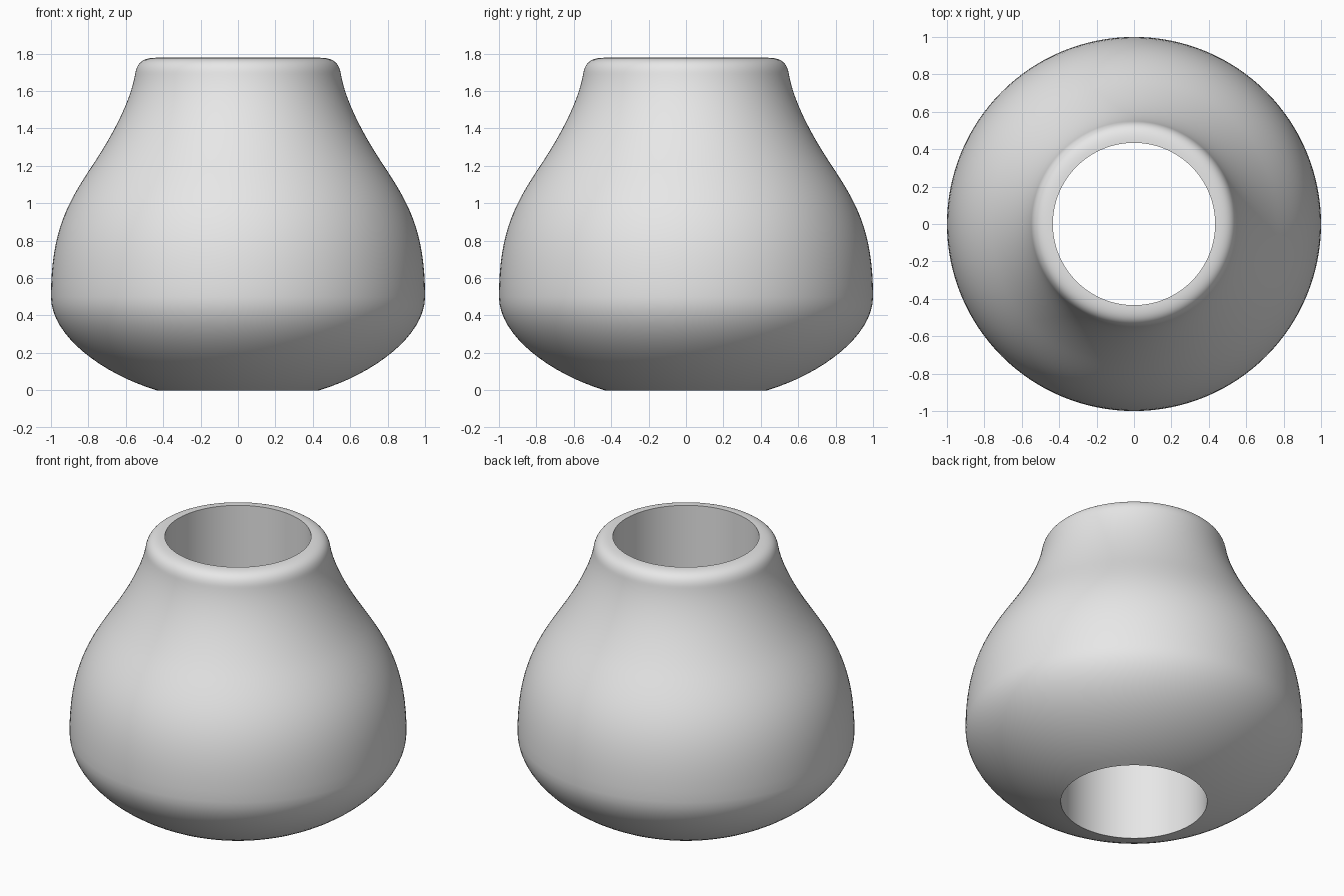
import bpy
import bmesh
import math
from mathutils import Vector
from mathutils.geometry import interpolate_bezier

cube = bpy.data.objects.get("Cube")
if cube:
    bpy.data.objects.remove(cube, do_unlink=True)

BORE, HEIGHT, SIDES = 0.434, 1.778, 128

# Plain grey
grey = bpy.data.materials.new("light_grey")
grey.use_nodes = True
colour = (0.8, 0.8, 0.8, 1)
grey.diffuse_color = colour
grey.node_tree.nodes["Principled BSDF"].inputs["Base Color"].default_value = colour

# Outer profile as bezier segments (radius, height): belly, shoulder, neck, lip
segments = [
    ((BORE, 0), (0.72, 0.085), (1, 0.29), (1, 0.5)),
    ((1, 0.5), (1, 0.86), (0.905, 1.01), (0.78, 1.2)),
    ((0.78, 1.2), (0.66, 1.38), (0.575, 1.55), (0.55, 1.69)),
    ((0.55, 1.69), (0.54, 1.76), (0.5, HEIGHT), (BORE, HEIGHT)),
]
profile = []
for seg in segments:
    points = interpolate_bezier(*[Vector((r, 0, z)) for r, z in seg], 17)
    profile += points if not profile else points[1:]

# Lathe the profile; closing the loop makes the straight bore
bm = bmesh.new()
verts = [bm.verts.new(p) for p in profile]
edges = [bm.edges.new((a, b)) for a, b in zip(verts, verts[1:] + verts[:1])]
bmesh.ops.spin(bm, geom=verts + edges, cent=(0, 0, 0), axis=(0, 0, 1),
               angle=math.tau, steps=SIDES, use_merge=True)
bmesh.ops.remove_doubles(bm, verts=bm.verts, dist=1e-5)
bmesh.ops.recalc_face_normals(bm, faces=bm.faces)
mesh = bpy.data.meshes.new("vessel_body")
bm.to_mesh(mesh)
bm.free()

vessel = bpy.data.objects.new("vessel_body", mesh)
bpy.context.collection.objects.link(vessel)
mesh.materials.append(grey)

# Smooth walls, crisp bore rims
bpy.ops.object.select_all(action="DESELECT")
vessel.select_set(True)
bpy.context.view_layer.objects.active = vessel
bpy.ops.object.shade_smooth_by_angle(angle=math.radians(35))
